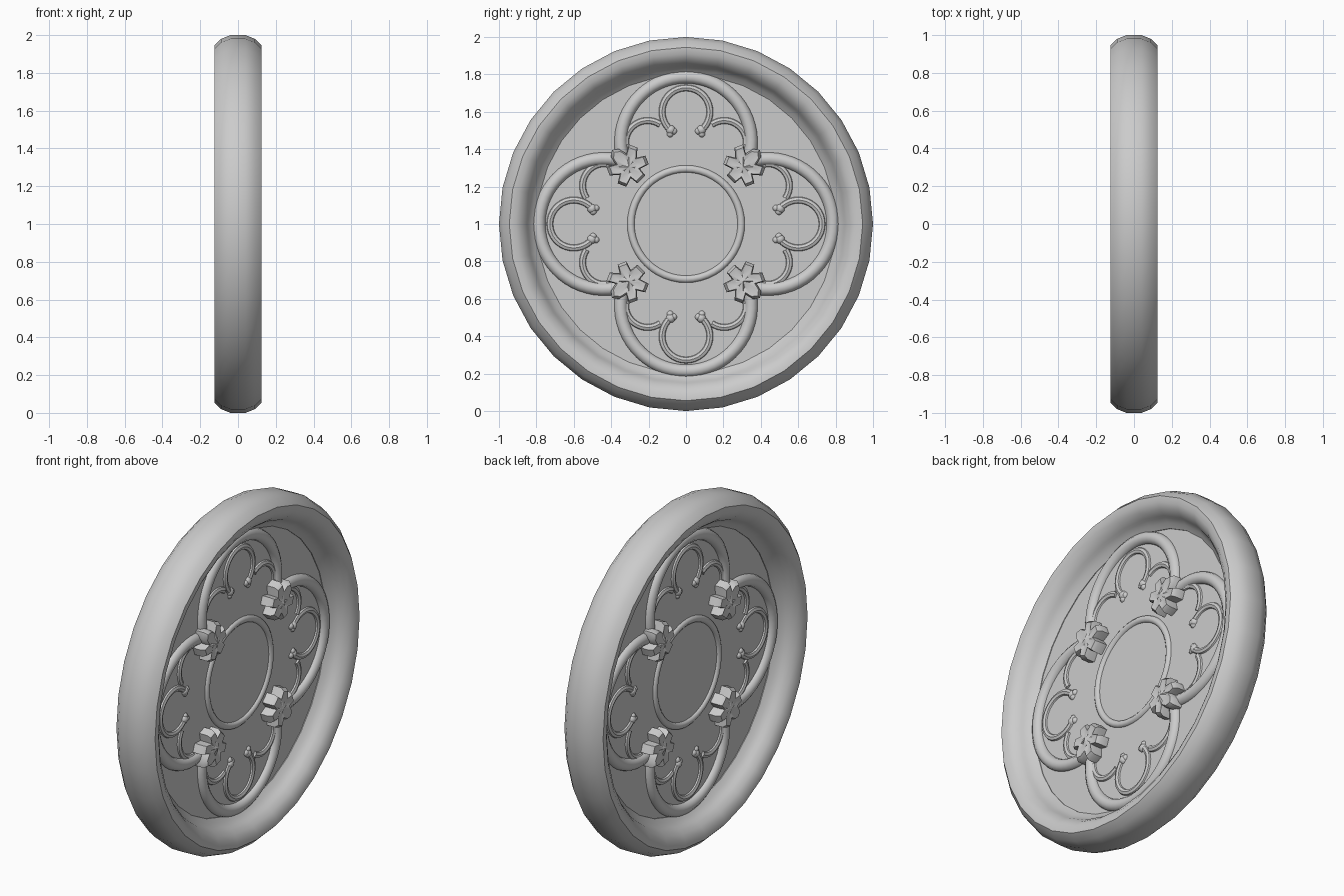
import bpy, bmesh, math
from math import sin, cos, pi, radians
from mathutils import Matrix, Vector

if "Cube" in bpy.data.objects:
    bpy.data.objects.remove(bpy.data.objects["Cube"])

stone = bpy.data.materials.new("grey stone")
stone.diffuse_color = (0.6, 0.6, 0.6, 1)
stone.use_nodes = True
stone.node_tree.nodes["Principled BSDF"].inputs["Base Color"].default_value = stone.diffuse_color
CENTRE = Vector((0, 0, 1))


def finish(name, bm, angle=40):
    """Turn a bmesh drawn around the window centre into a shaded object."""
    bmesh.ops.recalc_face_normals(bm, faces=bm.faces)
    mesh = bpy.data.meshes.new(name)
    bm.to_mesh(mesh)
    bm.free()
    mesh.materials.append(stone)
    ob = bpy.data.objects.new(name, mesh)
    ob.location = CENTRE
    bpy.context.collection.objects.link(ob)
    bpy.ops.object.select_all(action='DESELECT')
    bpy.context.view_layer.objects.active = ob
    ob.select_set(True)
    bpy.ops.object.shade_smooth_by_angle(angle=radians(angle))
    return ob


def arc(cy, cz, r, a0, a1, n):
    return [Vector((0, cy + r * cos(radians(a0 + (a1 - a0) * i / n)),
                    cz + r * sin(radians(a0 + (a1 - a0) * i / n)))) for i in range(n + 1)]


def tube(bm, path, r, closed=False, sides=10):
    """Sweep a circle along a path lying in the window plane."""
    if closed:
        path = path[:-1]
    n, rings = len(path), []
    for i, p in enumerate(path):
        a = path[i - 1] if closed or i else p
        b = path[(i + 1) % n] if closed or i < n - 1 else p
        side = (b - a).normalized().cross(Vector((1, 0, 0)))
        rings.append([bm.verts.new(p + side * r * cos(2 * pi * k / sides)
                                   + Vector((r * sin(2 * pi * k / sides), 0, 0)))
                      for k in range(sides)])
    for i in range(n if closed else n - 1):
        A, B = rings[i], rings[(i + 1) % n]
        for k in range(sides):
            m = (k + 1) % sides
            bm.faces.new((A[k], A[m], B[m], B[k]))
    if not closed:
        bm.faces.new(rings[0])
        bm.faces.new(rings[-1])


# outer rim: one half profile (x, radius), mirrored and revolved in 32 steps
half = [(0.04, 1.0), (0.09, 0.98), (0.125, 0.945), (0.123, 0.91), (0.10, 0.875),
        (0.07, 0.852), (0.055, 0.845), (0.03, 0.825), (0.01, 0.80)]
profile = half + [(-x, r) for x, r in reversed(half)]
bm = bmesh.new()
SEG = 32
rows = [[bm.verts.new((x, r * sin(2 * pi * i / SEG), r * cos(2 * pi * i / SEG)))
         for x, r in profile] for i in range(SEG)]
for i in range(SEG):
    A, B = rows[i], rows[(i + 1) % SEG]
    for k in range(len(profile)):
        m = (k + 1) % len(profile)
        bm.faces.new((A[k], A[m], B[m], B[k]))
finish("outer_rim", bm, 45)

# thin flat pane filling the rim
bm = bmesh.new()
bmesh.ops.create_cone(bm, cap_ends=True, segments=32, radius1=0.82, radius2=0.82, depth=0.012,
                      matrix=Matrix.Rotation(pi / 2, 4, 'Y'))
finish("pane", bm)

# ring in the middle
bm = bmesh.new()
tube(bm, arc(0, 0, 0.295, 0, 360, 48), 0.021, closed=True)
finish("centre_ring", bm)


def leaf(bm, sx):
    """Lobed leaf pointing up from its square stem, raised on side sx."""
    outline = [(0.03, -0.095), (0.035, -0.05), (0.085, -0.065), (0.105, -0.02), (0.065, 0.005),
               (0.105, 0.04), (0.085, 0.085), (0.04, 0.06), (0.03, 0.105), (0, 0.128)]
    outline += [(-y, z) for y, z in reversed(outline[:-1])]
    levels = [(1.0, 0.0), (1.0, 0.055), (0.86, 0.075), (0.45, 0.068)]
    rings = []
    for s, x in levels:
        # outer lobes curl toward the viewer, leaving a hollow heart
        rings.append([bm.verts.new((sx * x, y * s, z * s)) for y, z in outline])
    n = len(outline)
    for A, B in zip(rings, rings[1:]):
        for k in range(n):
            m = (k + 1) % n
            bm.faces.new((A[k], A[m], B[m], B[k]))
    heart = bm.verts.new((sx * 0.085, 0, 0))
    for k in range(n):
        bm.faces.new((rings[-1][k], rings[-1][(k + 1) % n], heart))


# four matching quarters: lobe, inner cusping and corner leaves
for q, word in enumerate(("top", "left", "bottom", "right")):
    turn = Matrix.Rotation(q * pi / 2, 4, 'X')

    bm = bmesh.new()
    tube(bm, arc(0, 0.437, 0.349, -23, 203, 36), 0.036)
    bm.transform(turn)
    finish(word + "_lobe", bm)

    bm = bmesh.new()
    tube(bm, arc(0, 0.60, 0.128, -50, 230, 28), 0.02, sides=8)
    for s in (1, -1):
        side = [Vector((0, s * p.y, p.z)) for p in arc(0.205, 0.435, 0.118, -5, 125, 14)]
        tube(bm, side, 0.02, sides=8)
        for y, z, r in ((0.082, 0.503, 0.026), (0.066, 0.497, 0.02), (0.085, 0.482, 0.02)):
            bmesh.ops.create_uvsphere(bm, u_segments=10, v_segments=6, radius=r,
                                      matrix=Matrix.Translation((0, s * y, z)))
    bm.transform(turn)
    finish(word + "_cusps", bm)

    for sx, face in ((1, "right"), (-1, "left")):
        bm = bmesh.new()
        leaf(bm, sx)
        bm.transform(turn @ Matrix.Rotation(pi / 4, 4, 'X')
                     @ Matrix.Translation((0, 0, 0.432)))
        finish(word + "_leaf_" + face, bm, 50)
